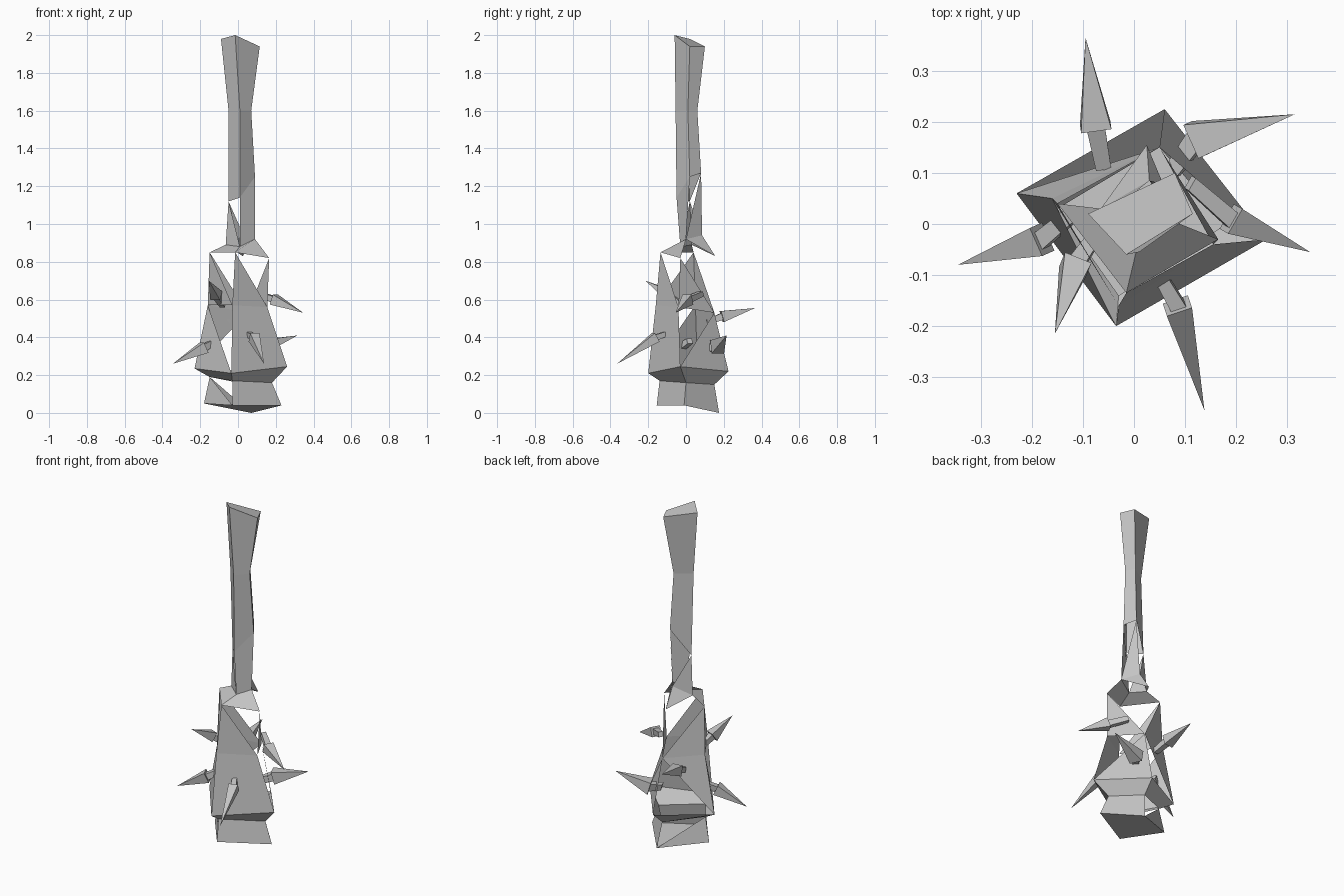
import bpy
import bmesh
from mathutils import Vector

default_cube = bpy.data.objects.get("Cube")
if default_cube:
    bpy.data.objects.remove(default_cube, do_unlink=True)

# Single flat material
grey = bpy.data.materials.new("plain grey")
grey.use_nodes = True
colour = (0.55, 0.55, 0.55, 1)
grey.diffuse_color = colour
grey.node_tree.nodes["Principled BSDF"].inputs["Base Color"].default_value = colour


def finish(name, bm):
    """Turn a bmesh into a flat shaded object."""
    bmesh.ops.recalc_face_normals(bm, faces=bm.faces)
    mesh = bpy.data.meshes.new(name)
    bm.to_mesh(mesh)
    bm.free()
    mesh.materials.append(grey)
    obj = bpy.data.objects.new(name, mesh)
    bpy.context.collection.objects.link(obj)
    return obj


def skin(name, rings, panels, cap_bottom=False, cap_top=False):
    """Join four-cornered rings (left, front, right, back) with panels.

    Each panel names the corners it keeps: a and b on the lower ring,
    c and d above them. A missing letter leaves a torn triangle.
    """
    bm = bmesh.new()
    loops = [[bm.verts.new(corner) for corner in ring] for ring in rings]
    for lower, upper, row in zip(loops, loops[1:], panels):
        for side, kept in enumerate(row.split()):
            after = (side + 1) % len(lower)
            corners = {"a": lower[side], "b": lower[after],
                       "c": upper[after], "d": upper[side]}
            bm.faces.new([corners[letter] for letter in kept])
    if cap_bottom:
        bm.faces.new(loops[0])
    if cap_top:
        bm.faces.new(loops[-1])
    return finish(name, bm)


WHOLE = "abcd abcd abcd abcd"

# Corner rings shared between neighbouring parts
foot = [(-.18, .04, .05), (-.03, -.155, .04), (.23, -.01, .04), (.07, .175, 0)]
neck = [(-.15, .03, .19), (-.03, -.14, .17), (.18, 0, .16), (.05, .15, .15)]
rim = [(-.23, .06, .235), (-.035, -.2, .21), (.26, -.03, .245), (.06, .225, .22)]
waist = [(-.16, .05, .57), (-.03, -.16, .57), (.155, -.04, .56), (.05, .15, .53)]
crown = [(-.15, .04, .85), (-.015, -.135, .85), (.165, -.03, .82), (.025, .155, .83)]
grip = [(-.065, .03, .89), (.01, -.03, .88), (.09, 0, .92), (.03, .085, .94)]

# Torn club head with its foot and flared rim
skin("club_foot", [foot, neck, rim],
     ["abd abcd abcd abc", WHOLE], cap_bottom=True)
skin("club_head", [rim, waist, crown],
     ["abd abcd abc bcd", "abd abd abd abc"])

# Collar between head and handle
skin("collar", [crown, grip], ["abcd abcd bcd acd"])

# Long handle with a flared, closed end
skin("handle", [
    grip,
    [(-.05, .02, 1.12), (.01, -.05, 1.14), (.09, .02, 1.25), (.05, .08, 1.27)],
    [(-.05, 0, 1.6), (.01, -.055, 1.6), (.07, .01, 1.6), (.04, .06, 1.6)],
    [(-.09, .02, 1.98), (-.015, -.06, 2), (.115, .02, 1.94), (.08, .1, 1.94)],
], ["abd abcd abc abc", WHOLE, WHOLE], cap_top=True)


def spike(name, root, shoulder, tip, width):
    """A narrow square stub that widens at the shoulder and runs to a point."""
    root, shoulder, tip = Vector(root), Vector(shoulder), Vector(tip)
    along = (tip - root).normalized()
    across = along.cross(Vector((0, 0, 1))).normalized()
    up = across.cross(along)
    bm = bmesh.new()

    def ring(centre, half):
        return [bm.verts.new(centre + half * (across * i + up * j))
                for i, j in ((-1, -1), (1, -1), (1, 1), (-1, 1))]

    stub = ring(root, width * 0.5)
    stub_end = ring(shoulder, width * 0.6)
    flare = ring(shoulder, width)
    point = bm.verts.new(tip)
    bm.faces.new(stub)
    for i in range(4):
        j = (i + 1) % 4
        bm.faces.new((stub[i], stub[j], stub_end[j], stub_end[i]))
        bm.faces.new((stub_end[i], stub_end[j], flare[j], flare[i]))
        bm.faces.new((flare[i], flare[j], point))
    finish(name, bm)


# Spikes around the head
spike("back_spike", (-.06, .11, .48), (-.075, .19, .51), (-.095, .365, .555), .03)
spike("back_left_spike", (.08, .11, .34), (.12, .165, .35), (.315, .215, .41), .036)
spike("left_spike", (.11, .08, .63), (.19, .01, .6), (.345, -.055, .53), .028)
spike("front_spike", (.05, -.1, .42), (.085, -.16, .4), (.138, -.365, .26), .026)
spike("front_right_spike", (-.08, -.03, .57), (-.115, -.08, .62), (-.155, -.215, .7), .028)
spike("right_spike", (-.12, .02, .38), (-.18, -.03, .345), (-.345, -.08, .26), .03)
